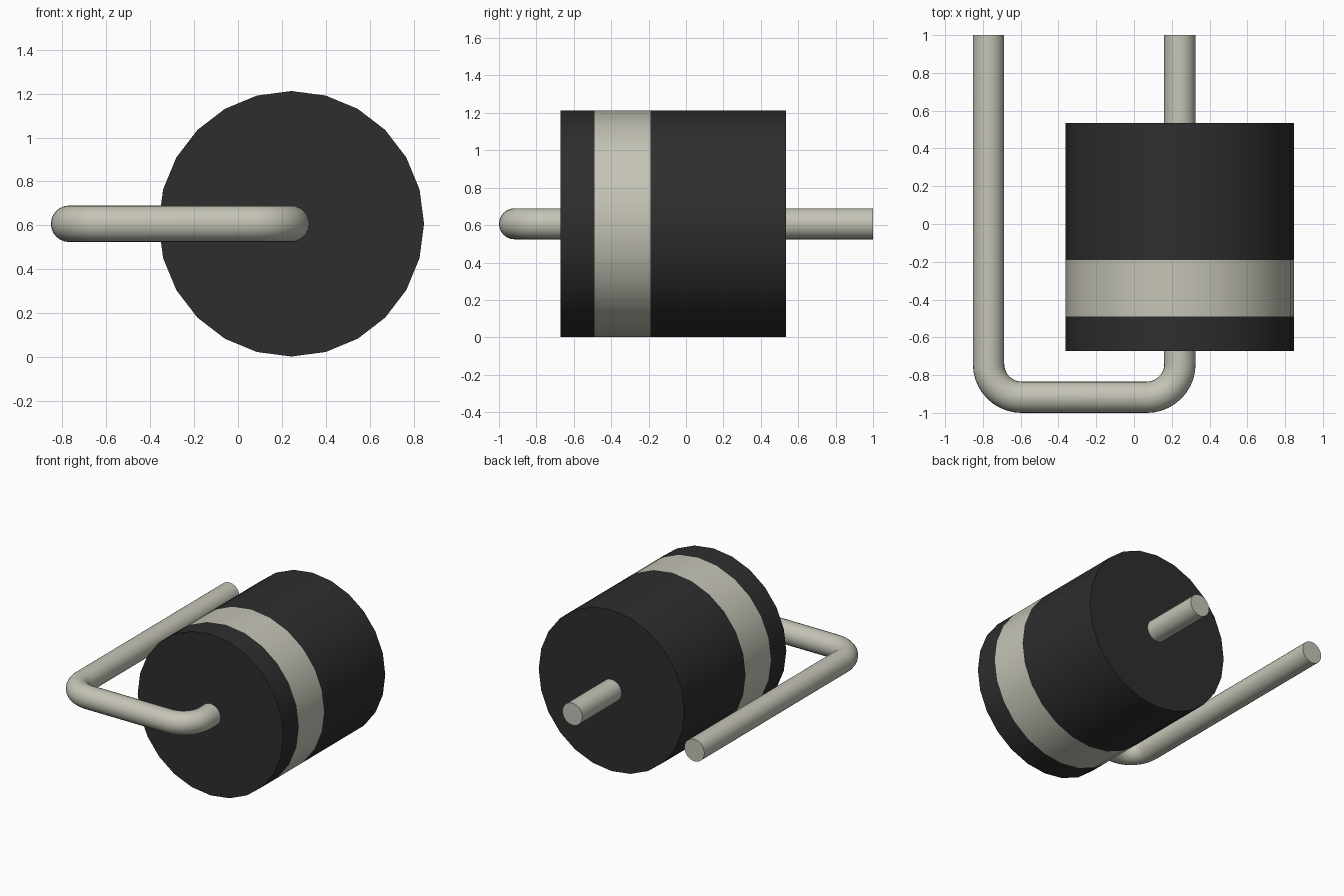
import bpy, bmesh, math
from mathutils import Vector

cube = bpy.data.objects.get("Cube")
if cube:
    bpy.data.objects.remove(cube, do_unlink=True)


def material(name, rgb, roughness):
    m = bpy.data.materials.new(name)
    m.use_nodes = True
    m.diffuse_color = (*rgb, 1)
    shader = m.node_tree.nodes["Principled BSDF"]
    shader.inputs["Base Color"].default_value = (*rgb, 1)
    shader.inputs["Roughness"].default_value = roughness
    return m


BLACK = material("black_plastic", (0.027, 0.027, 0.027), 0.6)
SILVER = material("warm_silver", (0.56, 0.55, 0.47), 0.4)

AXIS_X, AXIS_Z = 0.243, 0.607   # axis shared by the body and the wire
RADIUS, SIDES = 0.605, 24
WIRE_R = 0.083


def smooth(obj):
    bpy.ops.object.select_all(action="DESELECT")
    obj.select_set(True)
    bpy.context.view_layer.objects.active = obj
    bpy.ops.object.shade_smooth_by_angle(angle=math.radians(35))


# Cylindrical body along y, with a painted band between two of its rings
BAND = (-0.49, -0.19)
bm = bmesh.new()
rings = []
for y in (-0.672, *BAND, 0.535):
    angles = [2 * math.pi * i / SIDES for i in range(SIDES)]
    rings.append([bm.verts.new((AXIS_X + RADIUS * math.sin(a), y,
                                AXIS_Z + RADIUS * math.cos(a))) for a in angles])
for a, b in zip(rings, rings[1:]):
    for i in range(SIDES):
        j = (i + 1) % SIDES
        bm.faces.new((a[i], a[j], b[j], b[i]))
bm.faces.new(rings[0])
bm.faces.new(rings[-1])
bmesh.ops.recalc_face_normals(bm, faces=bm.faces)
for f in bm.faces:
    f.material_index = int(BAND[0] < f.calc_center_median().y < BAND[1] and len(f.verts) == 4)
mesh = bpy.data.meshes.new("body")
bm.to_mesh(mesh)
bm.free()
mesh.materials.append(BLACK)
mesh.materials.append(SILVER)
body = bpy.data.objects.new("body", mesh)
bpy.context.collection.objects.link(body)
smooth(body)

# Wire path: through the body, across the front and back along the side
FRONT_Y, SIDE_X, BEND = -0.917, -0.77, 0.175


def bend(cx, cy, start):
    """Quarter-circle of path points, turning clockwise from the start angle."""
    steps = 10
    return [Vector((cx + BEND * math.cos(t), cy + BEND * math.sin(t), AXIS_Z))
            for t in (math.radians(start - 90 * i / steps) for i in range(steps + 1))]


path = [Vector((AXIS_X, 1, AXIS_Z))]
path += bend(AXIS_X - BEND, FRONT_Y + BEND, 0)
path += bend(SIDE_X + BEND, FRONT_Y + BEND, -90)
path += [Vector((SIDE_X, 1, AXIS_Z))]

curve = bpy.data.curves.new("wire_lead", "CURVE")
curve.dimensions = "3D"
curve.bevel_depth = WIRE_R
curve.bevel_resolution = 10
curve.use_fill_caps = True
spline = curve.splines.new("POLY")
spline.points.add(len(path) - 1)
for point, co in zip(spline.points, path):
    point.co = (*co, 1)
curve.materials.append(SILVER)
wire = bpy.data.objects.new("wire_lead", curve)
bpy.context.collection.objects.link(wire)
bpy.ops.object.select_all(action="DESELECT")
wire.select_set(True)
bpy.context.view_layer.objects.active = wire
bpy.ops.object.convert(target="MESH")
smooth(bpy.context.object)
